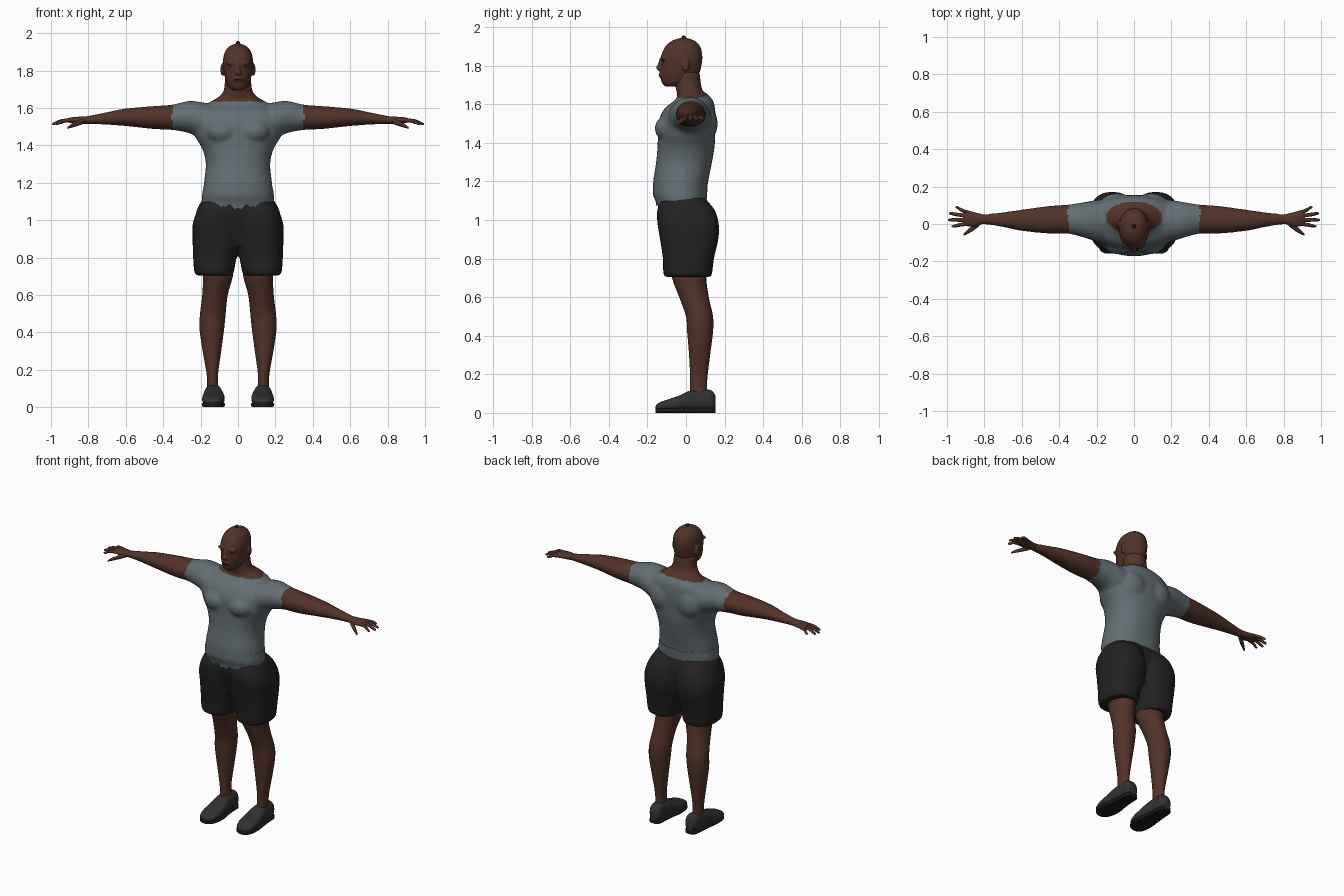
import bpy, bmesh, math
from mathutils import Vector, Matrix


def material(name, rgb):
    m = bpy.data.materials.new(name)
    m.diffuse_color = (*rgb, 1)
    return m


SKIN = material("brown skin", (0.085, 0.033, 0.022))
SHIRT = material("grey blue cloth", (0.125, 0.155, 0.17))
SHORTS = material("black cloth", (0.016, 0.016, 0.017))
SHOE = material("charcoal leather", (0.03, 0.031, 0.033))
DARK = material("near black", (0.012, 0.01, 0.01))


def spline(rows, k):
    """Catmull-Rom resampling of section rows."""
    out = []
    for i in range(len(rows) - 1):
        p = [rows[max(0, min(len(rows) - 1, i + d))] for d in (-1, 0, 1, 2)]
        for s in range(k):
            t = s / k
            out.append([0.5 * (2 * b + (c - a) * t + (2 * a - 5 * b + 4 * c - d) * t * t
                               + (3 * b - a - 3 * c + d) * t ** 3) for a, b, c, d in zip(*p)])
    return out + [list(rows[-1])]


def loft(bm, axis, rows, n=28, power=2.0, k=4, sign=1):
    """Rows give position on the axis, then low/high extents on the other two axes."""
    others = [i for i in range(3) if i != axis]
    rings = []
    for t, a0, a1, b0, b1 in spline(rows, k):
        ring = []
        for j in range(n):
            ang = 2 * math.pi * j / n
            c, s = math.cos(ang), math.sin(ang)
            v = [0, 0, 0]
            v[axis] = t
            v[others[0]] = (a0 + a1) / 2 + (a1 - a0) / 2 * math.copysign(abs(c) ** (2 / power), c)
            v[others[1]] = (b0 + b1) / 2 + (b1 - b0) / 2 * math.copysign(abs(s) ** (2 / power), s)
            v[0] *= sign
            ring.append(bm.verts.new(v))
        rings.append(ring)
    for r, q in zip(rings, rings[1:]):
        for j in range(n):
            bm.faces.new((r[j], r[(j + 1) % n], q[(j + 1) % n], q[j]))
    bm.faces.new(rings[0])
    bm.faces.new(rings[-1])


def blob(bm, loc, size):
    bmesh.ops.create_uvsphere(bm, u_segments=20, v_segments=12, radius=1,
                              matrix=Matrix.Translation(loc) @ Matrix.Diagonal((*size, 1)))


def finish(name, bm, mats, voxel=0, smooth=4):
    bmesh.ops.recalc_face_normals(bm, faces=bm.faces)
    me = bpy.data.meshes.new(name)
    bm.to_mesh(me)
    bm.free()
    ob = bpy.data.objects.new(name, me)
    bpy.context.collection.objects.link(ob)
    bpy.context.view_layer.objects.active = ob
    ob.select_set(True)
    if voxel:
        m = ob.modifiers.new("merge", 'REMESH')
        m.mode, m.voxel_size = 'VOXEL', voxel
        s = ob.modifiers.new("soften", 'SMOOTH')
        s.factor, s.iterations = 0.5, smooth
        for mod in ("merge", "soften"):
            bpy.ops.object.modifier_apply(modifier=mod)
    for m in mats:
        ob.data.materials.append(m)
    bpy.ops.object.shade_smooth_by_angle(angle=math.radians(50))
    ob.select_set(False)
    return ob


def sym(rows):
    return [(z, -x, x, y0, y1) for z, x, y0, y1 in rows]


# Upper body: torso, neck and arms merged, shirt coloured by position
bm = bmesh.new()
loft(bm, 2, sym([(1.085, .183, -.145, .098), (1.13, .188, -.168, .105), (1.2, .182, -.17, .115),
                 (1.3, .172, -.155, .135), (1.38, .19, -.148, .148), (1.45, .23, -.145, .152),
                 (1.52, .245, -.14, .155), (1.58, .23, -.11, .15), (1.62, .17, -.06, .14),
                 (1.66, .1, -.03, .105)]), n=40, power=2.25)
loft(bm, 2, sym([(1.56, .2, -.06, .12), (1.62, .155, -.05, .12), (1.65, .115, -.045, .1),
                 (1.69, .078, -.055, .08), (1.77, .07, -.06, .072)]))
for s in (-1, 1):
    loft(bm, 0, [(.08, -.06, .12, 1.48, 1.61), (.18, -.095, .13, 1.435, 1.628),
                 (.26, -.075, .118, 1.465, 1.638), (.35, -.052, .104, 1.482, 1.618),
                 (.45, -.052, .097, 1.487, 1.61), (.6, -.037, .077, 1.503, 1.597),
                 (.7, -.017, .063, 1.51, 1.578), (.8, -.002, .053, 1.514, 1.558),
                 (.84, -.006, .058, 1.514, 1.553)], sign=s)
    blob(bm, (s * .085, -.085, 1.475), (.09, .078, .07))       # chest
    blob(bm, (s * .09, .09, 1.5), (.1, .075, .1))              # shoulder blade
upper = finish("upper_body", bm, [SKIN, SHIRT], voxel=.011)
for f in upper.data.polygons:
    x, y, z = f.center
    collar = (x / .15) ** 2 + ((y - .035) / .085) ** 2 < 1 and z > 1.6
    f.material_index = 0 if abs(x) > .352 or collar or z > 1.665 else 1

# Shirt hem with a ragged edge
bm = bmesh.new()
loft(bm, 2, sym([(1.085, .192, -.153, .105), (1.13, .192, -.17, .109), (1.17, .186, -.171, .112)]),
     n=80, power=2.25)
for v in bm.verts:
    if v.co.z < 1.09:
        a = math.atan2(v.co.y, v.co.x)
        v.co.z += .01 * math.sin(9 * a) + .007 * math.sin(23 * a) + .1 * v.co.y
finish("shirt_hem", bm, [SHIRT])

# Head with brow, nose, lips and ears
bm = bmesh.new()
loft(bm, 2, sym([(1.693, .028, -.11, -.03), (1.715, .053, -.127, .03), (1.76, .069, -.134, .068),
                 (1.8, .077, -.13, .08), (1.85, .081, -.13, .085), (1.9, .07, -.107, .074),
                 (1.93, .045, -.072, .045), (1.944, .012, -.03, .005)]), power=2.15)
blob(bm, (0, -.138, 1.79), (.019, .018, .016))
blob(bm, (0, -.13, 1.812), (.01, .014, .03))
blob(bm, (0, -.13, 1.752), (.028, .013, .013))
for s in (-1, 1):
    blob(bm, (s * .035, -.115, 1.84), (.03, .018, .01))
    blob(bm, (s * .084, .0, 1.805), (.01, .02, .034))
finish("head", bm, [SKIN], voxel=.006, smooth=3)

# Eyes, mouth line and hair knot
bm = bmesh.new()
for s in (-1, 1):
    blob(bm, (s * .033, -.116, 1.822), (.013, .007, .005))
blob(bm, (0, -.14, 1.752), (.022, .004, .002))
blob(bm, (0, -.012, 1.946), (.011, .011, .012))
finish("eyes_mouth_and_hair_knot", bm, [DARK])

# Hands: palm, four fingers and thumb
for s, side in ((-1, "right"), (1, "left")):
    bm = bmesh.new()
    loft(bm, 0, [(.81, 0, .052, 1.515, 1.555), (.85, -.012, .062, 1.515, 1.553),
                 (.89, -.012, .072, 1.518, 1.55), (.915, 0, .068, 1.525, 1.543)], sign=s, n=20)
    for y, ty, tx, tz in ((.002, -.012, .975, 1.512), (.022, .022, .995, 1.512),
                          (.043, .056, .99, 1.514), (.06, .088, .955, 1.518)):
        my, mx = (y + ty) / 2, (.89 + tx) / 2
        loft(bm, 0, [(.88, y - .01, y + .01, 1.523, 1.545), (mx, my - .01, my + .01, 1.522, 1.541),
                     (tx - .012, ty - .008, ty + .008, tz - .004, tz + .012),
                     (tx, ty - .003, ty + .003, tz, tz + .006)], n=10, k=3, sign=s)
    loft(bm, 0, [(.825, -.01, .025, 1.515, 1.545), (.86, -.036, -.004, 1.503, 1.53),
                 (.895, -.056, -.035, 1.493, 1.512), (.912, -.062, -.052, 1.488, 1.498)],
         n=12, k=3, sign=s)
    finish(side + "_hand", bm, [SKIN])

# Shorts: hips and two baggy legs merged
bm = bmesh.new()
loft(bm, 2, sym([(.86, .17, -.09, .1), (.95, .21, -.12, .12), (1.03, .225, -.142, .13),
                 (1.08, .208, -.145, .118), (1.125, .18, -.135, .1)]), n=36, power=2.3)
for s in (-1, 1):
    loft(bm, 2, [(.705, .03, .222, -.108, .128), (.725, .022, .234, -.118, .136),
                 (.8, .008, .24, -.12, .145), (.9, -.01, .243, -.135, .168),
                 (.98, -.01, .242, -.148, .17), (1.05, .0, .218, -.15, .15),
                 (1.1, .02, .19, -.13, .11)], power=2.4, sign=s)
finish("shorts", bm, [SHORTS], voxel=.01, smooth=3)

# Legs, shoes and soles
FOOT = [(-.157, .115, .155, .022, .036), (-.142, .09, .178, .012, .052), (-.1, .074, .191, .01, .068),
        (-.04, .072, .19, .01, .088), (.02, .082, .182, .01, .115), (.08, .088, .176, .01, .122),
        (.13, .09, .172, .012, .118), (.152, .105, .158, .02, .09)]
for s, side in ((-1, "right"), (1, "left")):
    bm = bmesh.new()
    loft(bm, 2, [(.09, .103, .168, .02, .112), (.17, .107, .167, .022, .11), (.3, .09, .189, .016, .125),
                 (.42, .074, .206, .006, .14), (.5, .066, .203, 0, .14), (.6, .055, .191, -.035, .118),
                 (.7, .028, .188, -.072, .105), (.8, .02, .2, -.08, .11)], sign=s)
    finish(side + "_leg", bm, [SKIN])
    bm = bmesh.new()
    loft(bm, 1, FOOT, power=2.5, sign=s)
    finish(side + "_shoe", bm, [SHOE])
    bm = bmesh.new()
    loft(bm, 1, [(y, a - .002, b + .002, 0, .026) for y, a, b, _, _ in FOOT], power=4, sign=s)
    finish(side + "_sole", bm, [DARK])
